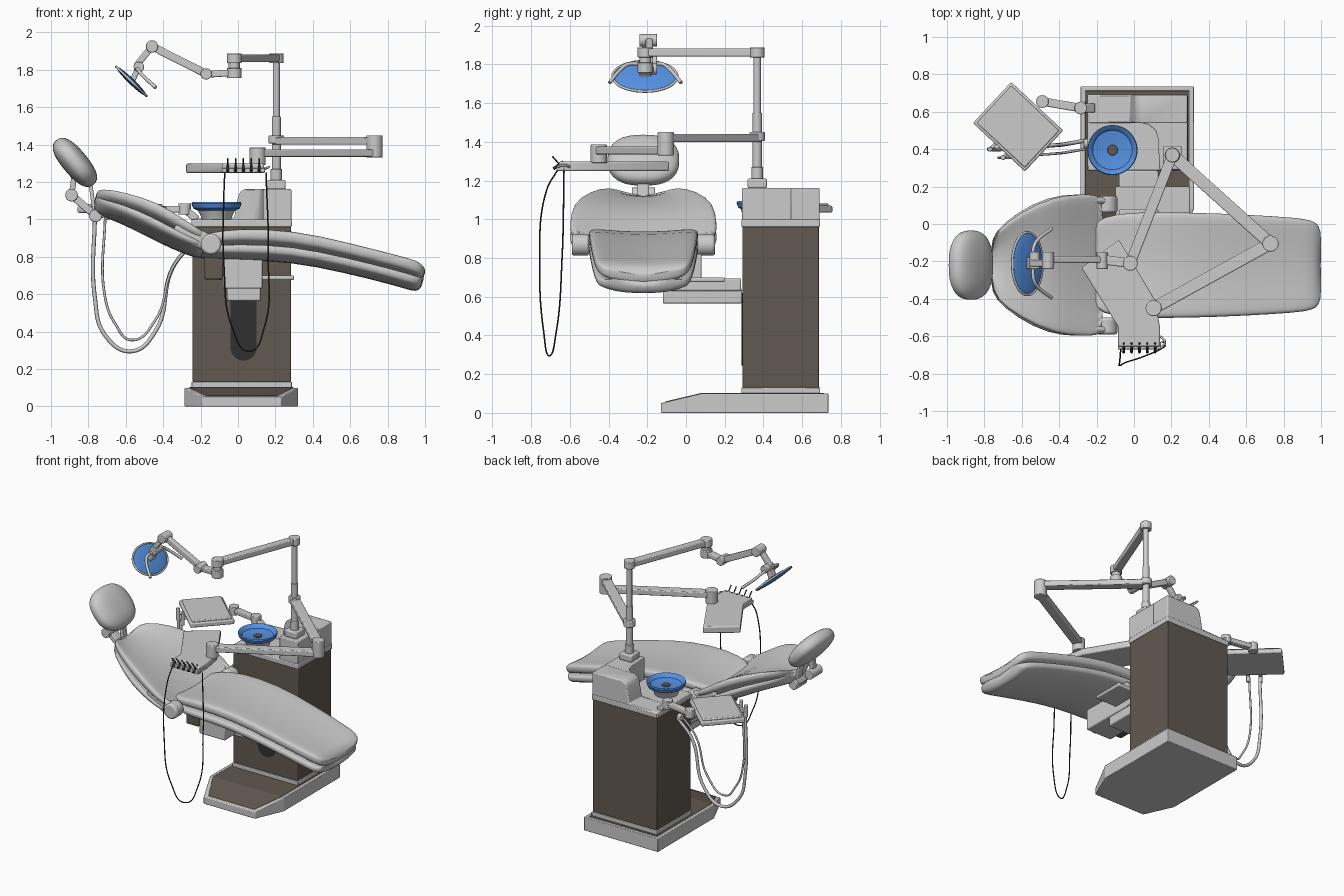
import bpy, bmesh, math
from mathutils import Vector, Matrix

if "Cube" in bpy.data.objects:
    bpy.data.objects.remove(bpy.data.objects["Cube"])

def mat(name, col):
    m = bpy.data.materials.new(name)
    m.diffuse_color = (*col, 1)
    m.use_nodes = True
    m.node_tree.nodes["Principled BSDF"].inputs["Base Color"].default_value = m.diffuse_color
    return m

BROWN = mat("brown", (0.12, 0.10, 0.08))
DARK = mat("dark", (0.03, 0.03, 0.03))
BLUE = mat("blue", (0.09, 0.28, 0.75))
CY = -0.22  # chair centre line

def finish(name, bm, material=None, bevel=0, angle=35):
    bmesh.ops.recalc_face_normals(bm, faces=bm.faces)
    me = bpy.data.meshes.new(name)
    bm.to_mesh(me)
    bm.free()
    ob = bpy.data.objects.new(name, me)
    bpy.context.collection.objects.link(ob)
    if material:
        me.materials.append(material)
    bpy.ops.object.select_all(action='DESELECT')
    ob.select_set(True)
    bpy.context.view_layer.objects.active = ob
    bpy.ops.object.shade_smooth_by_angle(angle=math.radians(angle))
    if bevel:
        b = ob.modifiers.new("bevel", 'BEVEL')
        b.width, b.segments, b.limit_method = bevel, 2, 'ANGLE'
    return ob

def box(name, lo, hi, material=None, bevel=0.008, rot=0):
    lo, hi = Vector(lo), Vector(hi)
    bm = bmesh.new()
    m = Matrix.Translation((lo + hi) / 2) @ Matrix.Rotation(rot, 4, 'Z') @ Matrix.Diagonal((*(hi - lo), 1))
    bmesh.ops.create_cube(bm, size=1, matrix=m)
    return finish(name, bm, material, bevel)

def cyl(name, p, q, r, material=None, r2=None, bevel=0.004):
    p, q = Vector(p), Vector(q)
    bm = bmesh.new()
    m = Matrix.Translation((p + q) / 2) @ (q - p).to_track_quat('Z', 'Y').to_matrix().to_4x4()
    bmesh.ops.create_cone(bm, cap_ends=True, segments=28, radius1=r, radius2=r2 or r, depth=(q - p).length, matrix=m)
    return finish(name, bm, material, bevel)

def beam(name, p, q, w, h, bevel=0.006):
    p, q = Vector(p), Vector(q)
    d = (q - p).normalized()
    side = Vector((0, 0, 1)).cross(d).normalized()
    rot = Matrix((d, side, d.cross(side))).transposed().to_4x4()
    bm = bmesh.new()
    m = Matrix.Translation((p + q) / 2) @ rot @ Matrix.Diagonal(((q - p).length, w, h, 1))
    bmesh.ops.create_cube(bm, size=1, matrix=m)
    return finish(name, bm, None, bevel)

def prism(name, pts, offset, material=None, bevel=0.008):
    bm = bmesh.new()
    f = bm.faces.new([bm.verts.new(p) for p in pts])
    ext = bmesh.ops.extrude_face_region(bm, geom=[f])
    bmesh.ops.translate(bm, verts=[v for v in ext['geom'] if isinstance(v, bmesh.types.BMVert)], vec=offset)
    if f.is_valid and len(bm.faces) == len(pts) + 1:
        bm.faces.new(f.verts)
    return finish(name, bm, material, bevel)

def tube(name, pts, r, material=None, cyclic=False):
    cu = bpy.data.curves.new(name, 'CURVE')
    cu.dimensions, cu.bevel_depth, cu.bevel_resolution, cu.use_fill_caps = '3D', r, 2, True
    sp = cu.splines.new('BEZIER')
    sp.bezier_points.add(len(pts) - 1)
    for b, p in zip(sp.bezier_points, pts):
        b.co, b.handle_left_type, b.handle_right_type = p, 'AUTO', 'AUTO'
    sp.use_cyclic_u = cyclic
    tmp = bpy.data.objects.new(name, cu)
    bm = bmesh.new()
    bpy.context.collection.objects.link(tmp)
    bpy.context.view_layer.update()
    bm.from_mesh(bpy.data.meshes.new_from_object(tmp.evaluated_get(bpy.context.evaluated_depsgraph_get())))
    bpy.data.objects.remove(tmp)
    return finish(name, bm, material, angle=60)

def lathe(name, cx, cy, prof, material=None):
    bm = bmesh.new()
    vs = [bm.verts.new((cx + r, cy, z)) for r, z in prof]
    es = [bm.edges.new(e) for e in zip(vs, vs[1:])]
    bmesh.ops.spin(bm, geom=vs + es, cent=(cx, cy, 0), axis=(0, 0, 1), angle=math.tau, steps=40, use_merge=True)
    bmesh.ops.remove_doubles(bm, verts=bm.verts, dist=1e-4)
    return finish(name, bm, material)

def cushion(name, stations, dish, f0, f1):
    """Loft of rounded sections; station = top x,z, bottom x,z, half width."""
    bm, n, rings = bmesh.new(), 28, []
    pw = lambda a, e: math.copysign(abs(a) ** e, a)
    for xt, zt, xb, zb, hw in stations:
        top, bot = Vector((xt, CY, zt)), Vector((xb, CY, zb))
        d = (top - bot).normalized()
        th = (top - bot).length - dish
        ring = []
        for i in range(n):
            a = math.tau * i / n
            v, u = pw(math.cos(a), 0.55), (pw(math.sin(a), 0.5) + 1) / 2
            p = bot + d * (th * (f0 + (f1 - f0) * u) + dish * v * v)
            ring.append(bm.verts.new(p + Vector((0, hw * v, 0))))
        rings.append(ring)
    for r, s in zip(rings, rings[1:]):
        for i in range(n):
            bm.faces.new((r[i], r[(i + 1) % n], s[(i + 1) % n], s[i]))
    for r in (rings[0], rings[-1]):
        bm.faces.new(r)
    ob = finish(name, bm, angle=180)
    ob.modifiers.new("smooth", 'SUBSURF').levels = 1
    ob.modifiers[-1].render_levels = 1

# base plate with sloping front, and its brown top panel
def base(name, g, z0, lift, material):
    plan = [(-.285 + g, .735 - g, .10), (-.285 + g, .08, .10), (-.19 + g, -.13 + g, .05 + g * .25),
            (.23 - g, -.13 + g, .05 + g * .25), (.32 - g, .08, .10), (.32 - g, .735 - g, .10)]
    bm = bmesh.new()
    lo = [bm.verts.new((x, y, z0)) for x, y, z in plan]
    hi = [bm.verts.new((x, y, z + lift)) for x, y, z in plan]
    bm.faces.new(lo)
    bm.faces.new((hi[0], hi[1], hi[4], hi[5]))
    bm.faces.new(hi[1:5])
    for i in range(6):
        j = (i + 1) % 6
        bm.faces.new((lo[i], lo[j], hi[j], hi[i]))
    finish(name, bm, material, 0.004, 10)
base("base_plate", 0, 0, 0, None)
base("base_panel", .022, .03, .003, BROWN)

# cabinet
box("cabinet_plinth", (-.248, .287, .10), (.288, .693, .132), bevel=.004)
box("cabinet_body", (-.243, .292, .13), (.283, .688, .97), BROWN, .005)
box("cabinet_cap", (-.248, .287, .96), (.288, .693, 1.0), bevel=.006)
prism("cap_back", [(x, .54, z) for x, z in [(-.245, .99), (-.245, 1.003), (-.02, 1.01), (0, 1.12), (.01, 1.145),
      (.035, 1.162), (.285, 1.162), (.285, .99)]], (0, .15, 0))
prism("cap_side", [(x, y, .99) for x, y in [(.285, .29), (.285, .545), (.02, .545), (.08, .53), (.115, .50),
      (.13, .45), (.135, .29)]], (0, 0, .172), bevel=.006)
prism("lift_slot", [(.03 + .07 * math.cos(a), .287, .315 + .07 * math.sin(a)) for a in
      [math.pi + math.pi * i / 12 for i in range(13)]] + [(.10, .287, .62), (-.04, .287, .62)], (0, .03, 0), DARK, 0)

# rinse bowl
lathe("bowl_pedestal", -.115, .395, [(0, .99), (.075, .99), (.085, 1.02), (.105, 1.058), (0, 1.058)])
lathe("rinse_bowl", -.115, .395, [(.095, 1.045), (.125, 1.06), (.134, 1.085), (.13, 1.093), (.122, 1.09),
      (.105, 1.068), (.06, 1.062), (.03, 1.059), (0, 1.059)], BLUE)
cyl("bowl_drain", (-.115, .395, 1.055), (-.115, .395, 1.068), .028, BROWN)

# chair support
box("support_arm", (-.06, -.12, .565), (.12, .29, .64))
box("support_step", (-.08, .02, .63), (.13, .285, .695))
box("seat_carrier", (-.08, -.34, .63), (.13, .08, .82))
box("carrier_plate", (-.10, -.04, .675), (.30, .2, .70))
box("carrier_bracket", (-.18, -.35, .68), (-.08, -.09, .83), BROWN)

# seat and leg rest, backrest: shell below, cushion above
seat = [(-.27, .90, -.26, .81, .10), (-.245, .92, -.24, .80, .19), (-.17, .94, -.18, .785, .265),
        (0, .972, 0, .78, .285), (.3, .96, .28, .772, .283), (.6, .89, .56, .715, .272), (.88, .818, .84, .645, .255),
        (.965, .795, .93, .615, .24), (.995, .765, .965, .615, .215), (1.005, .74, .985, .645, .16)]
back = [(-.757, 1.15, -.775, 1.06, .11), (-.735, 1.185, -.76, 1.02, .18), (-.60, 1.165, -.645, .985, .285),
        (-.41, 1.11, -.49, .905, .37), (-.27, 1.01, -.36, .84, .38), (-.18, .955, -.22, .785, .38),
        (-.16, .92, -.18, .79, .34)]
cushion("seat_shell", seat, .03, 0, .46)
cushion("seat_cushion", seat, .03, .42, 1)
cushion("backrest_shell", back, .06, 0, .46)
cushion("backrest_cushion", back, .06, .42, 1)
for s, side in ((-1, "right"), (1, "left")):
    cyl(f"hinge_{side}", (-.145, CY + s * .28, .868), (-.145, CY + s * .37, .868), .056, bevel=.012)
    beam(f"hinge_link_{side}", (-.145, CY + s * .345, .868), (-.34, CY + s * .345, .955), .04, .095, .018)

# headrest pad and its jointed link
bm = bmesh.new()
bmesh.ops.create_uvsphere(bm, u_segments=40, v_segments=24, radius=1)
for v in bm.verts:
    v.co /= sum(abs(c) ** 2.5 for c in v.co) ** .4
bmesh.ops.transform(bm, verts=bm.verts, matrix=Matrix.Translation((-.872, CY, 1.305)) @
                    Matrix.Rotation(math.radians(50), 4, 'Y') @ Matrix.Diagonal((.155, .185, .068, 1)))
finish("headrest", bm, angle=180)
A, B = Vector((-.89, CY, 1.13)), Vector((-.762, CY, 1.02))
for i, p in enumerate((A, B)):
    cyl(f"headrest_joint_{i}", p - Vector((0, .06, 0)), p + Vector((0, .06, 0)), .034)
beam("headrest_link", A, B, .07, .04)
beam("headrest_stem", A, (-.87, CY, 1.27), .05, .03)
beam("backrest_stem", B, (-.68, CY, 1.04), .09, .04)
beam("headrest_bar", (-.765, CY, 1.02), (-.79, CY, 1.2), .06, .02)

# pole
P = (.205, .368)
def post(name, xy, z0, z1, r):
    cyl(name, (*xy, z0), (*xy, z1), r)
box("pole_foot", (.155, .318, 1.16), (.255, .418, 1.21))
for i, (z0, z1, r) in enumerate([(1.2, 1.27, .03), (1.26, 1.55, .024), (1.54, 1.86, .019), (1.405, 1.45, .041), (1.835, 1.888, .038)]):
    post(f"pole_{i}", P, z0, z1, r)

# instrument arm, table and handpieces
E, T = (.73, -.105), (.105, -.45)
beam("instrument_arm_upper", (*P, 1.42), (*E, 1.42), .066, .04)
beam("instrument_arm_lower", (*E, 1.355), (*T, 1.355), .066, .04)
post("elbow", E, 1.33, 1.45, .043)
post("table_joint", T, 1.29, 1.385, .043)
prism("instrument_table", [(x, y, 1.248) for x, y in [(-.08, -.085), (-.28, -.235), (-.085, -.55), (-.085, -.655),
      (.14, -.655), (.14, -.56), (.115, -.41)]], (0, 0, .05))
box("handpiece_rail", (-.085, -.67, 1.25), (.145, -.63, 1.275), bevel=.004)
for i in range(5):
    x = -.055 + i * .042
    cyl(f"handpiece_{i}", (x, -.685, 1.26), (x, -.635, 1.30), .008, DARK, .005, 0)
    cyl(f"handpiece_tip_{i}", (x, -.655, 1.285), (x, -.69, 1.325), .004, DARK, None, 0)
tube("table_handle", [(.14, -.60, 1.27), (.165, -.63, 1.28), (.145, -.665, 1.27)], .006)
tube("instrument_hose", [(-.07, -.66, 1.26), (-.075, -.72, 1.15), (-.075, -.755, .75), (-.03, -.735, .42), (.06, -.705, .295),
     (.14, -.67, .42), (.162, -.64, .8), (.15, -.63, 1.25)], .004, DARK)

# lamp arm
L = (-.02, -.21)
beam("lamp_arm", (*P, 1.862), (*L, 1.862), .055, .042)
post("lamp_arm_joint", L, 1.835, 1.888, .04)
post("lamp_arm_pin", L, 1.78, 1.85, .03)
post("lamp_arm_joint_low", L, 1.755, 1.81, .04)
Y = -.19
beam("lamp_link", (*L, 1.785), (-.17, Y, 1.775), .05, .035)
beam("lamp_swing_arm", (-.17, Y, 1.778), (-.46, Y, 1.925), .036, .042)
beam("lamp_drop_arm", (-.46, Y - .02, 1.925), (-.545, Y - .02, 1.82), .036, .034)
for i, (x, z, r) in enumerate([(-.17, 1.778, .03), (-.46, 1.925, .033), (-.53, 1.815, .028)]):
    cyl(f"lamp_knuckle_{i}", (x, Y - .05, z), (x, Y + .04, z), r)
beam("lamp_bracket", (-.53, -.21, 1.82), (-.565, -.21, 1.74), .06, .03)

# lamp head, rim and handles
M = Matrix.Translation((-.57, -.212, 1.738)) @ Matrix.Rotation(math.radians(44), 4, 'Y')
bm = bmesh.new()
bmesh.ops.create_uvsphere(bm, u_segments=40, v_segments=16, radius=1, matrix=M @ Matrix.Diagonal((.112, .165, .016, 1)))
finish("lamp_head", bm, BLUE, angle=60)
tube("lamp_rim", [M @ Vector((.112 * math.cos(math.tau * i / 16), .167 * math.sin(math.tau * i / 16), 0))
     for i in range(16)], .007, cyclic=True)
for s, side in ((-1, "right"), (1, "left")):
    tube(f"lamp_handle_{side}", [(-.54, -.21, 1.80), (-.535, -.21 + s * .09, 1.80), (-.515, -.21 + s * .125, 1.775),
         (-.44, -.21 + s * .185, 1.705)], .01)

# assistant tray with arm, holders and suction hoses
ang = math.radians(-43)
box("assistant_tray", (-.81, .37, 1.035), (-.43, .67, 1.07), rot=ang)
box("assistant_tray_top", (-.795, .385, 1.065), (-.445, .655, 1.082), rot=ang, bevel=.006)
beam("assistant_arm", (-.49, .655, 1.055), (-.285, .62, 1.055), .045, .035)
beam("assistant_arm_root", (-.285, .62, 1.055), (-.22, .62, 1.0), .05, .04)
for i, q in enumerate([(-.49, .655), (-.285, .62)]):
    post(f"assistant_joint_{i}", q, 1.025, 1.085, .034)
for i, (x, y) in enumerate([(-.77, .40), (-.70, .355)]):
    beam(f"suction_holder_{i}", (x, y, 1.05), (x + .06, y + .06, 1.05), .02, .02)
    cyl(f"suction_tip_{i}", (x, y, 1.0), (x, y, 1.09), .013)
for n, x, zb, r, y in (("large", -.765, .295, .011, .40), ("small", -.71, .355, .007, .355)):
    tube(f"suction_hose_{n}", [(x, y, 1.04), (x, y, .58), (x + .055, y, zb + .085), (-.57, y + .01, zb),
         (-.44, y + .02, zb + .11), (-.35, y + .03, .74), (-.24, y + .05, .88)], r)
cyl("hose_socket", (-.27, .43, .875), (-.235, .43, .875), .025)
